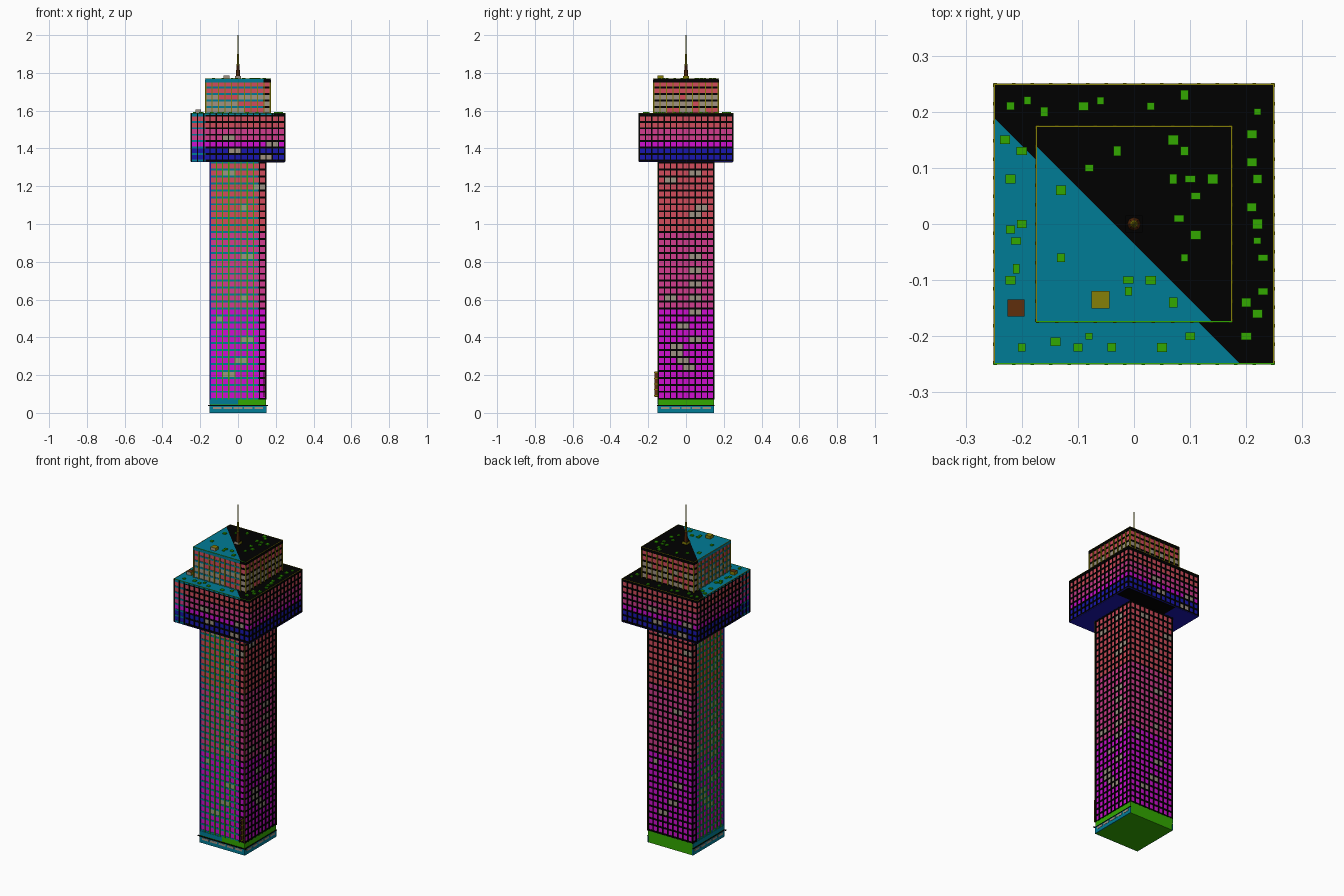
import bpy, bmesh, random
from math import pi
from mathutils import Matrix, Vector

random.seed(4)
cube = bpy.data.objects.get("Cube")
if cube:
    bpy.data.objects.remove(cube)


def linear(c):
    c /= 255
    return c / 12.92 if c < 0.04 else ((c + 0.055) / 1.055) ** 2.4


def material(name, *rgb):
    m = bpy.data.materials.new(name)
    m.use_nodes = True
    col = [linear(c) for c in rgb] + [1]
    m.diffuse_color = col
    m.node_tree.nodes["Principled BSDF"].inputs["Base Color"].default_value = col
    return m


MAGENTA = material("magenta_glass", 208, 14, 208)
PINK = material("pink_glass", 210, 60, 142)
SALMON = material("salmon_glass", 210, 76, 92)
GREY = material("warm_grey", 160, 146, 132)
TEAL = material("teal", 0, 124, 150)
BLACK = material("black", 0, 0, 0)
GREEN = material("green", 50, 168, 0)
BLUE = material("deep_blue", 26, 22, 176)
OLIVE = material("olive", 134, 128, 8)
BROWN = material("brown", 96, 46, 12)


def box(bm, x, y, z, w, d, h, turn=0):
    """Box centred on x, y with its foot at z, turned in quarter turns."""
    m = (Matrix.Rotation(turn * pi / 2, 4, 'Z') @ Matrix.Translation((x, y, z + h / 2))
         @ Matrix.Diagonal((w, d, h, 1)))
    bmesh.ops.create_cube(bm, size=1, matrix=m)


def finish(name, bm, mats, rule=None):
    if rule:
        bm.normal_update()
        for f in bm.faces:
            f.material_index = mats.index(rule(f))
    mesh = bpy.data.meshes.new(name)
    bm.to_mesh(mesh)
    bm.free()
    for m in mats:
        mesh.materials.append(m)
    obj = bpy.data.objects.new(name, mesh)
    bpy.context.collection.objects.link(obj)
    return obj


def split_finish(name, bm, level):
    """Cut along the diagonal x + y = level; teal on one side, black on the other."""
    bmesh.ops.bisect_plane(bm, geom=bm.verts[:] + bm.edges[:] + bm.faces[:],
                           plane_co=(level, 0, 0), plane_no=(1, 1, 0))

    def rule(f):
        c = f.calc_center_median()
        return TEAL if c.x + c.y < level else BLACK
    return finish(name, bm, [TEAL, BLACK], rule)


def windows(name, half, z0, z1, cols, rows, tint, lit=((), ())):
    """Glass wall of flat cells; cells near a lit spot (hundredths) turn grey."""
    bm = bmesh.new()
    mats = [MAGENTA, PINK, SALMON, GREY, BLUE]
    dz, du = (z1 - z0) / rows, 2 * half / cols
    for k in range(4):
        turn = Matrix.Rotation(k * pi / 2, 3, 'Z')
        for r in range(rows):
            for c in range(cols):
                u, z = c * du - half, z0 + r * dz
                corners = [(u, z), (u + du, z), (u + du, z + dz), (u, z + dz)]
                f = bm.faces.new([bm.verts.new(turn @ Vector((a, -half, b))) for a, b in corners])
                glow = any(abs(u + du / 2 - a / 100) < du * 0.9 and z <= b / 100 < z + dz
                           for a, b in lit[k % 2])
                f.material_index = mats.index(GREY if glow else tint(z + dz / 2))
    return finish(name, bm, mats)


def belts(name, half, z0, z1, rows, level, h=0.01):
    """Floor bands wrapping the whole tower."""
    bm = bmesh.new()
    for r in range(rows + 1):
        z = z0 + (z1 - z0 - h) * r / rows
        box(bm, 0, 0, z, 2 * half, 2 * half, h)
    return split_finish(name, bm, level)


def mullions(name, half, z0, z1, cols, mats, rule=None):
    bm = bmesh.new()
    for k in range(4):
        for c in range(cols + 1):
            u = (2 * c / cols - 1) * (half - 0.003)
            box(bm, u, -half + 0.003, z0, 0.006, 0.008, z1 - z0, k)
    return finish(name, bm, mats, rule)


def roof(name, half, z, level):
    bm = bmesh.new()
    box(bm, 0, 0, z - 0.01, 2 * half, 2 * half, 0.01)
    return split_finish(name, bm, level)


def rim(name, half, z):
    """Thin edge trim, green along the front."""
    bm = bmesh.new()
    for k in range(4):
        box(bm, 0, -half + 0.001, z, 2 * half, 0.0025, 0.002, k)
    return finish(name, bm, [OLIVE, GREEN],
                  lambda f: GREEN if f.calc_center_median().y < 0.004 - half else OLIVE)


def simple(name, mat, *boxes):
    bm = bmesh.new()
    for b in boxes:
        box(bm, *b)
    return finish(name, bm, [mat])


def plant(name, x, y, z, size, h, top):
    """Rooftop box with a coloured lid and a grey front."""
    bm = bmesh.new()
    box(bm, x, y, z, size, size, h)
    mats = [GREY, OLIVE, BROWN, BLACK]
    return finish(name, bm, mats, lambda f: top if f.normal.z > 0.5
                  else GREY if f.normal.y < -0.5 else OLIVE)


# Tall shaft
def shaft_tint(z):
    return MAGENTA if z < 0.54 else PINK if z < 0.96 else SALMON


def shaft_mullion(f):
    c = f.calc_center_median()
    if c.x + c.y > -0.04:
        return BLACK
    return BLUE if c.x + c.y < -0.27 else GREEN


SHAFT_LIT = [
    [(-6, 128), (11, 120), (3, 109), (5, 84), (3, 59), (-10, 49), (6, 38), (1, 27), (-5, 20)],
    [(-8, 124), (6, 127), (8, 109), (6, 105), (4, 82), (6, 77), (6, 69), (5, 60), (-7, 60),
     (5, 52), (-2, 45), (4, 38), (-5, 35), (-4, 31), (-2, 27), (2, 23)]]
windows("shaft_windows", 0.146, 0.07, 1.33, 9, 34, shaft_tint, SHAFT_LIT)
belts("shaft_floor_bands", 0.148, 0.07, 1.33, 34, -0.04)
mullions("shaft_mullions", 0.15, 0.07, 1.33, 9, [BLACK, BLUE, GREEN], shaft_mullion)
simple("shaft_corner_posts", OLIVE,
       *[(0.1495, s * 0.1495, 0.07, 0.003, 0.003, 1.26) for s in (-1, 1)])


# Wide head with solid underside
def head_tint(z):
    return BLUE if z < 1.41 else MAGENTA if z < 1.45 else PINK if z < 1.51 else SALMON


windows("head_windows", 0.246, 1.33, 1.585, 15, 7, head_tint,
        [[(-4, 145), (-2, 138), (17, 142), (16, 136)], []])
belts("head_floor_bands", 0.248, 1.331, 1.58, 7, -0.42)
mullions("head_mullions", 0.25, 1.331, 1.585, 15, [BLACK])
simple("head_underside", BLUE, (0, 0, 1.328, 0.498, 0.498, 0.003))
simple("underside_dark_panel", BLACK, (0.08, 0.198, 1.326, 0.33, 0.095, 0.003))
roof("head_roof", 0.2485, 1.586, -0.06)
rim("head_rim", 0.25, 1.585)


# Upper block
def upper_tint(z):
    return GREY if z < 1.68 and random.random() < 0.7 else SALMON


windows("upper_windows", 0.171, 1.58, 1.765, 10, 5, upper_tint)
belts("upper_floor_bands", 0.173, 1.58, 1.762, 5, -0.04)
mullions("upper_mullions", 0.175, 1.58, 1.75, 10, [OLIVE])
belts("upper_cornice", 0.175, 1.75, 1.766, 1, -0.04)
roof("upper_roof", 0.173, 1.768, -0.035)
rim("upper_rim", 0.175, 1.767)

# Base storey with strips, panels and canopy
simple("base_block", GREEN, (0, 0, 0, 0.296, 0.296, 0.072))
simple("base_strips", TEAL, *[(0, -0.148, 0, 0.298, 0.005, 0.036, k) for k in (0, 1, 3)],
       (-0.075, -0.148, 0.045, 0.148, 0.005, 0.025), (0, -0.148, 0.045, 0.296, 0.005, 0.025, 3))
simple("base_panels", GREY, *[(i * 0.055, -0.15, 0.02, 0.045, 0.004, 0.012, k)
                             for k in (0, 1, 3) for i in (-2, -1, 0, 1, 2)])
simple("entrance_canopy", BLACK, (0, -0.15, 0.037, 0.32, 0.008, 0.004),
       *[(0, -0.149, 0.037, 0.3, 0.005, 0.004, k) for k in (1, 3)])

# Blade sign near the front corner
simple("blade_sign", BROWN, (0.138, -0.159, 0.085, 0.005, 0.017, 0.135))
simple("blade_sign_brackets", OLIVE,
       *[(0.138, -0.159, 0.09 + 0.03 * i, 0.007, 0.019, 0.006) for i in range(5)])

# Roof vents, in hundredths of a unit
VENTS = [(-22, 21), (-19, 22), (-16, 20), (-9, 21), (-6, 22), (3, 21), (9, 23), (22, 20),
         (-23, 15), (-20, 13), (-22, 8), (-13, 6), (-8, 10), (-3, 13), (7, 15), (9, 13),
         (21, 16), (21, 11), (22, 8), (7, 8), (10, 8), (14, 8), (11, 5), (8, 1), (11, -2),
         (9, -6), (21, 3), (22, 0), (22, -3), (23, -6), (23, -12), (20, -14), (22, -16),
         (20, -20), (10, -20), (5, -22), (-4, -22), (-8, -20), (-10, -22), (-14, -21),
         (-20, -22), (-22, -10), (-21, -8), (-21, -3), (-22, -1), (-20, 0), (-13, -6),
         (-1, -10), (-1, -12), (3, -10), (7, -14)]
bm = bmesh.new()
for x, y in VENTS:
    z = 1.767 if max(abs(x), abs(y)) < 17 else 1.585
    box(bm, x / 100, y / 100, z, random.uniform(0.012, 0.019),
        random.uniform(0.012, 0.018), 0.007)
finish("roof_vents", bm, [GREEN])
plant("head_plant_room", -0.21, -0.15, 1.585, 0.03, 0.02, BROWN)
plant("upper_plant_room", -0.06, -0.135, 1.767, 0.032, 0.018, OLIVE)

# Antenna mast in tapering stages
plant("mast_foot", 0, 0, 1.767, 0.03, 0.016, BLACK)
for name, mat, r0, r1, z0, z1 in (
        ("mast_lower", BROWN, 0.012, 0.007, 1.783, 1.84),
        ("mast_middle", OLIVE, 0.007, 0.004, 1.84, 1.9),
        ("mast_tip", OLIVE, 0.003, 0.0015, 1.9, 2.0)):
    bm = bmesh.new()
    bmesh.ops.create_cone(bm, cap_ends=True, segments=8, radius1=r0, radius2=r1, depth=z1 - z0,
                          matrix=Matrix.Translation((0, 0, (z0 + z1) / 2)))
    finish(name, bm, [mat])
